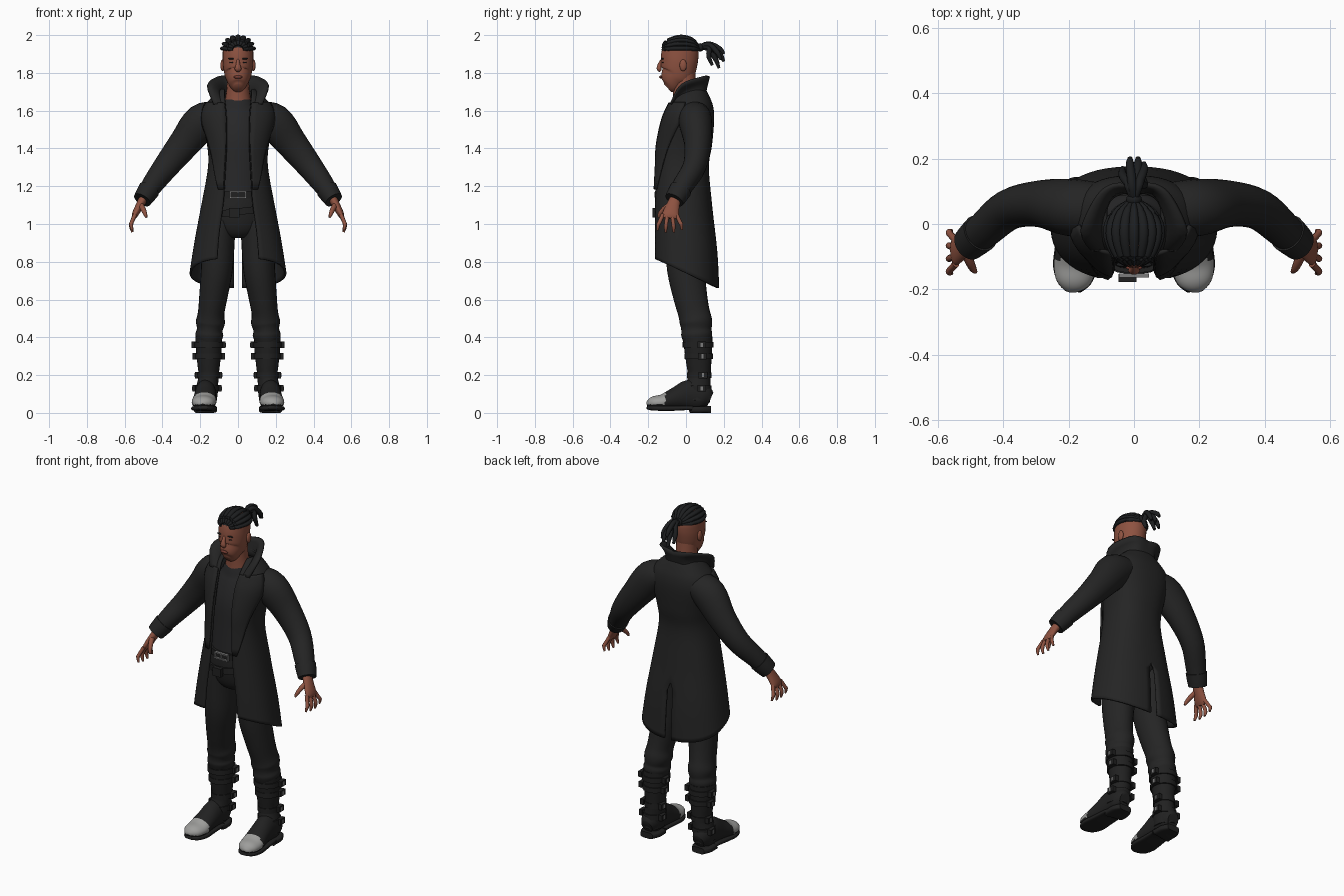
import bpy, bmesh, math
from mathutils import Vector

if "Cube" in bpy.data.objects:
    bpy.data.objects.remove(bpy.data.objects["Cube"])


def material(name, r, g, b):
    m = bpy.data.materials.new(name)
    m.use_nodes = True
    m.diffuse_color = (r, g, b, 1)
    bsdf = m.node_tree.nodes["Principled BSDF"]
    bsdf.inputs["Base Color"].default_value = (r, g, b, 1)
    bsdf.inputs["Roughness"].default_value = 0.8
    return m


SKIN = material("brown skin", .27, .085, .052)
LIP = material("dark lips", .17, .045, .032)
COAT = material("black coat cloth", .018, .018, .018)
SHIRT = material("black shirt", .02, .02, .021)
TROUSER = material("black trousers", .018, .018, .018)
HAIR = material("black hair", .012, .013, .014)
BOOT = material("black leather", .015, .015, .015)
TOE = material("grey toe cap", .34, .34, .33)
SILVER = material("silver buckle", .2, .2, .2)


def finish(name, bm, mat, mirror=False, thick=0, angle=50):
    bmesh.ops.recalc_face_normals(bm, faces=bm.faces)
    mesh = bpy.data.meshes.new(name)
    bm.to_mesh(mesh)
    bm.free()
    ob = bpy.data.objects.new(name, mesh)
    bpy.context.collection.objects.link(ob)
    mesh.materials.append(mat)
    bpy.ops.object.select_all(action='DESELECT')
    ob.select_set(True)
    bpy.context.view_layer.objects.active = ob
    bpy.ops.object.shade_smooth_by_angle(angle=math.radians(angle))
    if mirror:
        ob.modifiers.new("Mirror", 'MIRROR')
    if thick:
        s = ob.modifiers.new("Solidify", 'SOLIDIFY')
        s.thickness, s.offset = thick, 0
    return ob


def resample(rows, k=4):
    """Catmull-Rom interpolation of a list of tuples."""
    out = []
    for i in range(len(rows) - 1):
        a, b, c, d = (rows[max(0, min(len(rows) - 1, i + j))] for j in (-1, 0, 1, 2))
        for s in range(k):
            t = s / k
            out.append(tuple(.5 * (2 * q + (r - p) * t + (2 * p - 5 * q + 4 * r - w) * t * t
                                   + (3 * q - p - 3 * r + w) * t ** 3)
                             for p, q, r, w in zip(a, b, c, d)))
    return out + [tuple(rows[-1])]


def spow(v, p):
    return math.copysign(abs(v) ** p, v)


def skin_grid(bm, grid, closed=False):
    rows = [[bm.verts.new(p) for p in row] for row in grid]
    n = len(rows[0])
    for r, s in zip(rows, rows[1:]):
        for j in range(n if closed else n - 1):
            k = (j + 1) % n
            bm.faces.new((r[j], r[k], s[k], s[j]))
    return rows


def tube(name, path, mat, mirror=False, seg=20, p=1, k=4):
    """Sweep an oval through (x, y, z, rx, ry) stations."""
    st = resample(path, k)
    grid = []
    for i, s in enumerate(st):
        c = Vector(s[:3])
        t = (Vector(st[min(i + 1, len(st) - 1)][:3]) - Vector(st[max(i - 1, 0)][:3])).normalized()
        ref = Vector((0, 0, 1)) if abs(t.y) > .8 else Vector((0, 1, 0))
        a = ref.cross(t).normalized()
        b = t.cross(a)
        ang = [2 * math.pi * j / seg for j in range(seg)]
        grid.append([c + a * s[3] * spow(math.cos(u), p) + b * s[4] * spow(math.sin(u), p) for u in ang])
    bm = bmesh.new()
    rows = skin_grid(bm, grid, True)
    bm.faces.new(rows[0])
    bm.faces.new(rows[-1])
    return finish(name, bm, mat, mirror)


def stack(name, levels, mat, **kw):
    """Centred upright form from (z, half width, front y, back y) levels."""
    return tube(name, [(0, (f + b) / 2, z, rx, (b - f) / 2) for z, rx, f, b in levels], mat, **kw)


def ball(name, c, r, mat, mirror=False):
    bm = bmesh.new()
    bmesh.ops.create_uvsphere(bm, u_segments=20, v_segments=12, radius=1)
    for v in bm.verts:
        v.co = Vector([c[i] + v.co[i] * r[i] for i in range(3)])
    return finish(name, bm, mat, mirror)


def box(name, c, size, mat, mirror=False):
    bm = bmesh.new()
    bmesh.ops.create_cube(bm, size=1)
    for v in bm.verts:
        v.co = Vector([c[i] + v.co[i] * size[i] for i in range(3)])
    return finish(name, bm, mat, mirror, angle=30)


# Head, face and neck
stack("head", [(1.72, .022, -.125, -.07), (1.735, .044, -.137, -.03), (1.77, .063, -.138, .01),
               (1.8, .073, -.137, .045), (1.85, .08, -.134, .06), (1.89, .081, -.132, .066),
               (1.93, .079, -.122, .066), (1.96, .067, -.1, .052), (1.985, .04, -.07, .025)],
      SKIN, seg=32)
stack("neck", [(1.58, .08, -.07, .08), (1.66, .068, -.068, .065), (1.72, .06, -.07, .055),
               (1.8, .06, -.07, .05)], SKIN)
tube("nose", [(0, -.124, 1.872, .008, .008), (0, -.138, 1.845, .011, .011),
              (0, -.142, 1.822, .018, .013), (0, -.134, 1.81, .012, .008)], SKIN)
ball("ear", (.082, -.015, 1.84), (.011, .019, .031), SKIN, True)
ball("eye", (.032, -.123, 1.855), (.013, .005, .004), HAIR, True)
ball("eyebrow", (.034, -.124, 1.875), (.02, .007, .004), HAIR, True)
ball("mouth", (0, -.134, 1.778), (.025, .008, .008), LIP)

# Braided hair gathered into a tail
HC = Vector((0, -.028, 1.922))


def hair_point(t, f, grow=1):
    return HC + grow * Vector((.08 * math.sin(t) * math.sin(f), -.096 * math.cos(t),
                               .07 * math.sin(t) * math.cos(f)))


cap = bmesh.new()
skin_grid(cap, [[hair_point(math.pi * i / 16, math.radians(-92 + 184 * j / 20), 1.02)
                 for j in range(21)] for i in range(1, 16)])
finish("hair_cap", cap, HAIR)
for i in range(9):
    f = math.radians(-84 + 21 * i)
    tube("braid", [(*hair_point(math.radians(t), f), .014 * w, .011) for t, w in
                   ((18, .5), (45, .9), (90, 1.1), (130, .9), (172, .5))], HAIR, seg=10)
ball("hair_tie", (0, .075, 1.935), (.024, .02, .022), HAIR)
for x, y, z, lift in ((-.012, .2, 1.9, .02), (.03, .185, 1.87, .015), (-.035, .17, 1.85, .01),
                      (.012, .2, 1.86, .0), (0, .175, 1.825, -.01), (.03, .14, 1.84, 0),
                      (-.02, .15, 1.875, .015)):
    tube("loose_lock", [(0, .065, 1.935, .01, .01), (x * .5, .12, 1.935 + lift, .013, .013),
                        (x, y - .02, (z + 1.935) / 2 + lift / 2, .013, .013), (x, y, z, .008, .008)],
         HAIR, seg=10)

# Shirt and hips
stack("shirt", [(1.1, .14, -.142, .1), (1.3, .135, -.132, .09), (1.45, .14, -.125, .1),
                (1.57, .12, -.092, .1), (1.63, .09, -.075, .08), (1.66, .075, -.066, .07)], SHIRT)
stack("hips", [(1.17, .14, -.145, .1), (1.08, .155, -.142, .11), (.99, .14, -.12, .11),
               (.95, .08, -.08, .09)], TROUSER)

# Belts with buckles
stack("belt", [(1.135, .15, -.152, .11), (1.172, .15, -.152, .11)], BOOT, k=1)
low = stack("slanted_belt", [(-.018, .155, -.155, .115), (.018, .155, -.155, .115)], BOOT, k=1)
low.location.z, low.rotation_euler.y = 1.065, -.12
box("belt_pouch", (-.02, -.165, 1.06), (.055, .025, .05), BOOT)
for z in (1.138, 1.17):
    box("buckle_bar", (0, -.158, z), (.09, .012, .008), SILVER)
box("buckle_side", (.042, -.158, 1.154), (.008, .012, .04), SILVER, True)
box("buckle_pin", (0, -.16, 1.154), (.006, .012, .03), SILVER)

# Long open coat with a sloping hem and a back vent
P = .85
LEVELS = resample([(.74, .25, -.17, .17, .11), (.9, .225, -.17, .16, .1), (1.1, .188, -.167, .133, .078),
                   (1.3, .153, -.158, .115, .066), (1.42, .158, -.15, .132, .06),
                   (1.55, .185, -.12, .143, .06), (1.62, .172, -.092, .138, .064),
                   (1.67, .13, -.068, .12, .07), (1.71, .085, -.035, .1, .07)], 5)


def coat_row(level, n=24, reach=1, grow=0):
    z, rx, f, b, gap = level
    start = math.asin(min(1, gap / rx) ** (1 / P))
    end = math.pi - (0.06 if z < .98 else 0)
    slope = .47 * max(0, min(1, (1.15 - z) / .41))
    row = []
    for j in range(n + 1):
        a = start + (end - start) * reach * j / n
        y = (f + b) / 2 - ((b - f) / 2 + grow) * spow(math.cos(a), P)
        x = (rx + grow) * spow(math.sin(a), P) if a < math.pi - .001 else 0
        row.append((x, y, z - slope * y))
    return row


bm = bmesh.new()
skin_grid(bm, [coat_row(l) for l in LEVELS])
finish("coat_body", bm, COAT, True, .012)

# Lapels lie on the coat front and taper towards the waist
bm = bmesh.new()
skin_grid(bm, [coat_row(l, 6, .03 + .34 * min(1, (l[0] - 1.15) / .38), .012)
               for l in LEVELS if 1.15 < l[0] < 1.65])
finish("lapel", bm, COAT, True, .01)

# Standing collar, flared to points at the sides
base = resample([(0, .095, 1.67), (.07, .085, 1.675), (.1, .03, 1.68), (.1, -.03, 1.665), (.075, -.075, 1.625)])
rim = resample([(0, .118, 1.775), (.065, .118, 1.783), (.115, .08, 1.775), (.162, -.025, 1.735),
                (.13, -.08, 1.635)])
bm = bmesh.new()
skin_grid(bm, [[Vector(a).lerp(Vector(b), t / 4) - Vector((.02 * math.sin(math.pi * t / 4) * a[0] / .1, 0, 0))
                for a, b in zip(base, rim)] for t in range(5)])
finish("collar", bm, COAT, True, .012)

# Sleeves and cuffs
tube("sleeve", [(.1, .045, 1.58, .07, .08), (.19, .05, 1.54, .098, .088), (.285, .062, 1.425, .083, .072),
                (.38, .045, 1.305, .068, .062), (.455, -.015, 1.205, .056, .056),
                (.505, -.06, 1.13, .043, .048)], COAT, True, seg=24)
tube("cuff", [(.47, -.028, 1.183, .058, .06), (.49, -.046, 1.153, .054, .057),
              (.507, -.062, 1.127, .049, .053)], COAT, True, seg=24)

# Hands
tube("palm", [(.495, -.052, 1.145, .024, .028), (.522, -.07, 1.095, .021, .036),
              (.545, -.082, 1.05, .017, .044), (.552, -.085, 1.03, .01, .04)], SKIN, True)
for i in range(4):
    y = -.05 - .024 * i
    spread = .012 * (1.5 - i)
    drop = (.012, 0, 0, .01)[i]
    tube("finger", [(.545, y, 1.05, .011, .011), (.562, y + spread, 1.01, .0105, .0105),
                    (.566, y + 1.4 * spread, .985 + drop, .01, .01),
                    (.559, y + 1.6 * spread, .957 + drop, .006, .006)], SKIN, True, seg=10)
tube("thumb", [(.517, -.08, 1.105, .016, .016), (.503, -.115, 1.08, .014, .014),
               (.492, -.138, 1.055, .011, .011), (.485, -.146, 1.035, .006, .006)], SKIN, True, seg=10)

# Trouser legs
tube("trouser_leg", [(.08, -.005, 1.06, .07, .11), (.102, -.003, .92, .085, .108), (.112, 0, .76, .084, .1),
                     (.13, .022, .62, .075, .09), (.142, .042, .53, .07, .084),
                     (.146, .053, .48, .077, .086), (.15, .055, .44, .068, .08),
                     (.152, .057, .41, .074, .082), (.153, .058, .37, .06, .07)], TROUSER, True, seg=24)

# Boots with grey toe caps
tube("boot_shaft", [(.155, .062, .4, .07, .078), (.155, .065, .33, .068, .073), (.155, .068, .26, .06, .066),
                    (.156, .07, .19, .053, .06), (.165, .062, .12, .059, .068),
                    (.172, .058, .06, .058, .07)], BOOT, True, seg=24)
foot = tube("boot_foot", [(.172, .128, .07, .035, .04), (.172, .09, .085, .055, .07), (.172, .02, .095, .057, .08),
                          (.175, -.05, .078, .06, .06), (.18, -.12, .058, .065, .042),
                          (.184, -.17, .052, .056, .036), (.186, -.195, .045, .036, .024),
                          (.186, -.205, .04, .015, .01)], BOOT, True, seg=32, k=6)
foot.data.materials.append(TOE)
for face in foot.data.polygons:
    if face.center.y < -.11 and face.center.z > .045:
        face.material_index = 1
tube("boot_sole", [(.172, .132, .018, .04, .018), (.172, .09, .018, .06, .018), (.172, .035, .018, .06, .018),
                   (.174, .02, .026, .058, .012), (.178, -.07, .024, .064, .013), (.18, -.13, .024, .068, .013),
                   (.184, -.18, .026, .052, .013), (.186, -.206, .03, .025, .01)],
     BOOT, True, p=.5, seg=24)

# Boot straps with buckles on both sides
for z, x, y, rx, ry in ((.36, .155, .064, .076, .082), (.3, .155, .067, .071, .076),
                        (.2, .156, .07, .058, .065), (.13, .164, .064, .063, .071)):
    tube("boot_strap", [(x, y, z - .015, rx, ry), (x, y, z + .015, rx, ry)], BOOT, True, k=1, seg=24)
    for side in (-1, 1):
        box("strap_buckle", (x + side * (rx + .003), y + .02, z), (.022, .045, .034), BOOT, True)
        box("buckle_plate", (x + side * (rx + .011), y + .02, z), (.01, .012, .022), SILVER, True)
